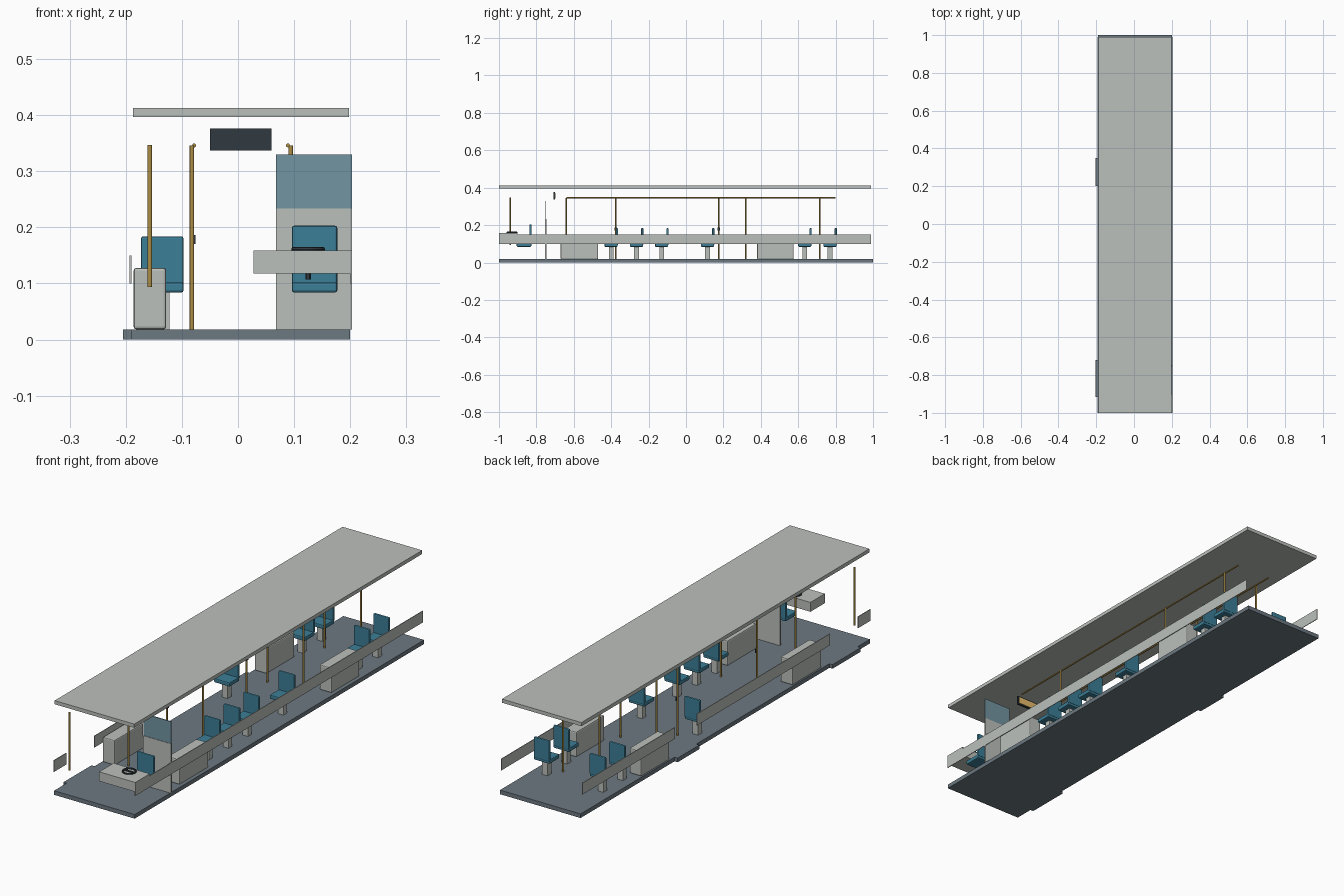
import bpy, math

if "Cube" in bpy.data.objects:
    bpy.data.objects.remove(bpy.data.objects["Cube"])

def mat(name, c):
    m = bpy.data.materials.new(name)
    m.diffuse_color = (*c, 1)
    m.use_nodes = True
    m.node_tree.nodes["Principled BSDF"].inputs["Base Color"].default_value = m.diffuse_color
    return m

FLOOR = mat("floor_grey", (0.15, 0.19, 0.22))
TEAL = mat("seat_teal", (0.045, 0.21, 0.31))
GOLD = mat("pole_yellow", (0.42, 0.27, 0.06))
DARK = mat("dark", (0.03, 0.04, 0.05))
AMBER = mat("display_amber", (0.8, 0.5, 0.15))
GLASS = mat("tinted_glass", (0.17, 0.30, 0.36))
WALL = mat("panel_white", (0.5, 0.53, 0.5))

def box(name, x, y, z, m=WALL, bevel=0):
    """Box from (min, max) pairs."""
    bpy.ops.mesh.primitive_cube_add(size=1, location=[sum(p) / 2 for p in (x, y, z)])
    o = bpy.context.object
    o.name = name
    o.scale = [p[1] - p[0] for p in (x, y, z)]
    bpy.ops.object.transform_apply(location=False, rotation=False, scale=True)
    o.data.materials.append(m)
    if bevel:
        b = o.modifiers.new("bevel", 'BEVEL')
        b.width = bevel
        b.segments = 2
    return o

def rod(name, loc, r, length, along_y=False, m=GOLD):
    bpy.ops.mesh.primitive_cylinder_add(vertices=12, radius=r, depth=length, location=loc,
                                        rotation=(math.pi / 2 if along_y else 0, 0, 0))
    o = bpy.context.object
    o.name = name
    o.data.materials.append(m)
    bpy.ops.object.shade_smooth_by_angle()
    return o

def seat(name, x, y, top=0.184, w=0.076, depth=0.07, pedestal=True):
    """Forward-facing seat; y is the centre of the cushion."""
    a, b = x - w / 2, x + w / 2
    d = depth / 2
    box(name + "_cushion", (a, b), (y - d, y + d), (0.084, 0.102), TEAL, 0.004)
    box(name + "_back", (a, b), (y + d - 0.010, y + d + 0.002), (0.094, top), TEAL, 0.004)
    if pedestal:
        box(name + "_pedestal", (x - 0.013, x + 0.013), (y - 0.013, y + 0.013), (0.018, 0.085))

# Floor with door steps, and roof
box("floor", (-0.19, 0.2), (-1, 1), (0, 0.018), FLOOR)
DOORS = [(-0.915, -0.72), (0.2, 0.35)]
for d in DOORS:
    box("door_step", (-0.205, -0.19), d, (0, 0.018), FLOOR)
box("roof", (-0.187, 0.198), (-1, 0.99), (0.397, 0.413))

# Side waist panels, broken at the doors
box("right_side_panel", (0.2, 0.203), (-1, 0.99), (0.1, 0.15))
for span in ((-1, DOORS[0][0]), (DOORS[0][1], DOORS[1][0]), (DOORS[1][1], 0.99)):
    box("left_side_panel", (-0.193, -0.19), span, (0.1, 0.15))

# Wheel housings
for y in ((-0.67, -0.47), (0.38, 0.575)):
    box("left_wheel_housing", (-0.186, -0.128), y, (0.018, 0.128), WALL, 0.005)
    box("right_wheel_housing", (0.128, 0.186), y, (0.018, 0.128), WALL, 0.005)

# Passenger seats
for y in (-0.40, -0.265, -0.13, 0.115, 0.635, 0.77):
    seat("right_seat", 0.135, y)
for y in (0.115, 0.635, 0.77):
    seat("left_seat", -0.135, y)

# Driver area: seat, dashboard, steering wheel, partition
seat("driver_seat", 0.1365, -0.866, 0.203, 0.081, 0.078, False)
box("dashboard", (0.028, 0.203), (-1, -0.9), (0.118, 0.159))
bpy.ops.mesh.primitive_torus_add(major_segments=24, minor_segments=8, major_radius=0.026,
                                 minor_radius=0.004, location=(0.125, -0.93, 0.161))
wheel = bpy.context.object
wheel.name = "steering_wheel"
wheel.data.materials.append(DARK)
bpy.ops.object.shade_smooth_by_angle()
box("steering_spoke", (0.1, 0.15), (-0.934, -0.926), (0.159, 0.163), DARK)
rod("steering_column", (0.125, -0.93, 0.135), 0.005, 0.055, m=DARK)
box("partition", (0.068, 0.203), (-0.754, -0.746), (0.018, 0.234))
box("partition_glass", (0.068, 0.203), (-0.752, -0.748), (0.234, 0.33), GLASS)

# Hanging passenger display
box("display_case", (-0.05, 0.06), (-0.708, -0.7), (0.337, 0.376), DARK)
box("display_screen", (-0.044, 0.054), (-0.7, -0.698), (0.342, 0.371), AMBER)

# Upright poles, overhead rails and stop buttons
for x, ys in ((-0.082, (-0.64, -0.375, 0.175, 0.32, 0.715)), (0.094, (-0.375, 0.32, 0.715))):
    for y in ys:
        rod("pole", (x, y, 0.182), 0.004, 0.328)
rod("door_pole", (-0.157, -0.94, 0.22), 0.004, 0.253)
for x in (-0.078, 0.089):
    rod("overhead_rail", (x, 0.08, 0.346), 0.0035, 1.44, True)
for y in (-0.375, 0.175):
    box("stop_button", (-0.081, -0.076), (y - 0.007, y + 0.007), (0.17, 0.186), DARK)
